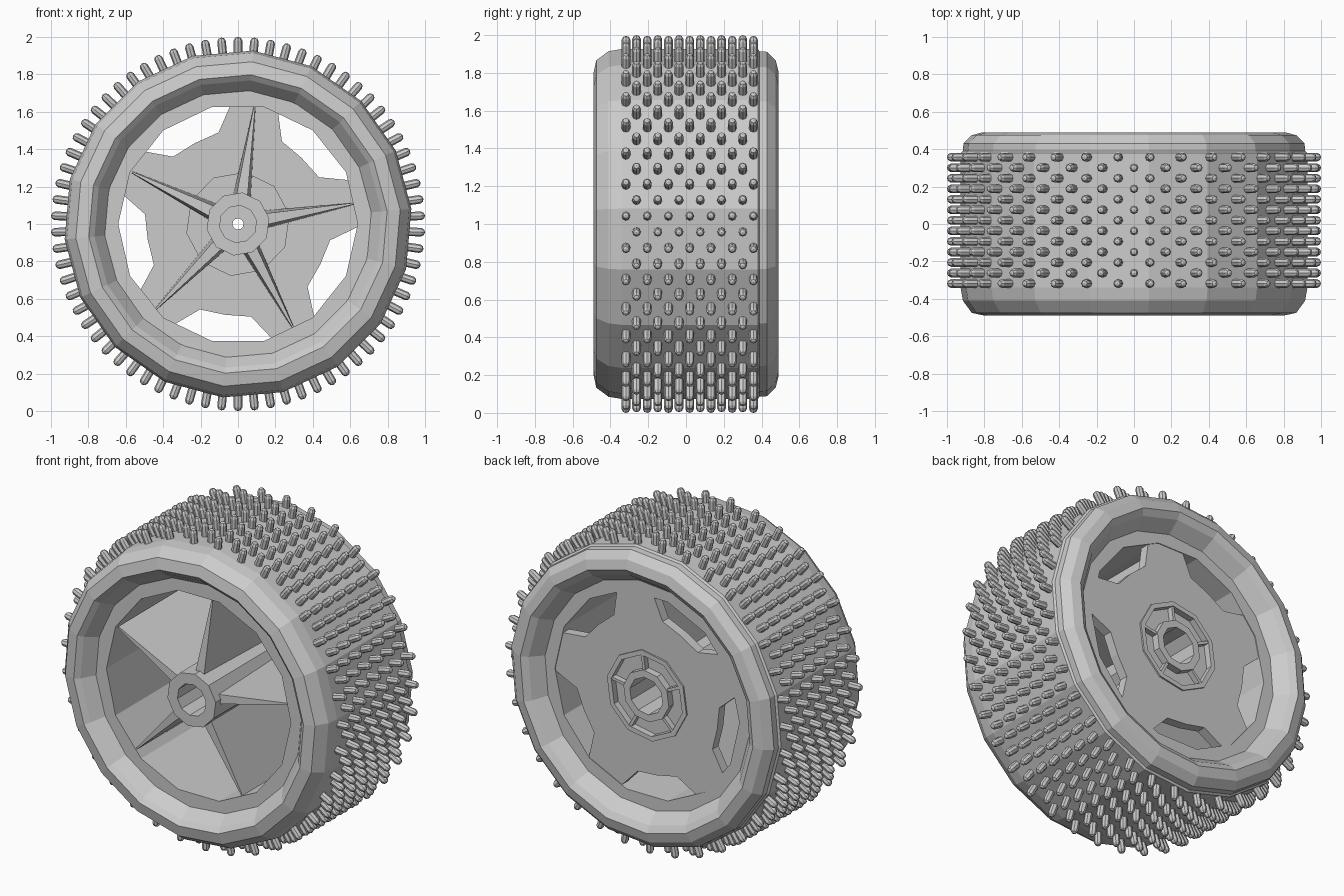
import bpy, bmesh
from math import sin, cos, pi, radians
from mathutils import Vector, Matrix

if "Cube" in bpy.data.objects:
    bpy.data.objects.remove(bpy.data.objects["Cube"])

CZ = 1.0  # axle height


def polar(r, a, y):
    return Vector((r * cos(a), y, CZ + r * sin(a)))


def finish(name, bm):
    bmesh.ops.recalc_face_normals(bm, faces=bm.faces)
    me = bpy.data.meshes.new(name)
    bm.to_mesh(me)
    bm.free()
    ob = bpy.data.objects.new(name, me)
    bpy.context.collection.objects.link(ob)
    return ob


def loft(bm, rings, closed):
    """Join equal-length rings of points with quads."""
    vs = [[bm.verts.new(p) for p in ring] for ring in rings]
    n = len(vs[0])
    for i in range(len(vs) if closed else len(vs) - 1):
        a, b = vs[i], vs[(i + 1) % len(vs)]
        for j in range(n):
            k = (j + 1) % n
            bm.faces.new((a[j], a[k], b[k], b[j]))
    return vs


def lathe(name, profile, sides, turn=0.0):
    """Closed (radius, y) profile spun round the axle."""
    bm = bmesh.new()
    loft(bm, [[polar(r, turn + 2 * pi * j / sides, y) for j in range(sides)]
              for r, y in profile], True)
    return finish(name, bm)


# Tyre with rounded shoulders and a slight step at the back bead
lathe("tyre", [(.80, -.49), (.87, -.475), (.918, -.41), (.93, -.34), (.93, .38),
               (.918, .39), (.915, .43), (.87, .475), (.81, .49), (.77, .465),
               (.70, .37), (.70, -.37), (.77, -.465)], 18, radians(5))

# Rim barrel with flat lips
lathe("rim", [(.64, -.39), (.73, -.39), (.73, .385), (.64, .385)], 14, radians(-90 + 180 / 14))

# Hub tube, recessed back groove and collar
lathe("hub", [(.17, -.46), (.17, .31), (.28, .31), (.28, .39), (.25, .39), (.25, .35),
              (.16, .35), (.16, .395), (.115, .395), (.115, .05), (.03, .05),
              (.03, 0), (.10, 0), (.10, -.46)], 10, radians(10))

# Star plate: disc with five tapered tabs reaching the rim
SPOKES = [radians(10 + 72 * i) for i in range(5)]
outline = []
for s in SPOKES:
    for deg, r in ((-28, .49), (-20, .50), (-11, .65), (0, .65), (11, .65),
                   (20, .50), (28, .49), (36, .49)):
        outline.append((r, s + radians(deg)))
bm = bmesh.new()
loft(bm, [[polar(r, a, .32) for r, a in outline],
          [polar(r, a, .38) for r, a in outline],
          [polar(.265, a, .38) for r, a in outline],
          [polar(.265, a, .32) for r, a in outline]], True)
finish("star_plate", bm)

# Full-depth spokes, tapering to a thin edge at the rim
bm = bmesh.new()
for s in SPOKES:
    side = Vector((-sin(s), 0, cos(s)))

    def section(y0, y1, r, w):
        return [polar(r, s, y0) + side * w, polar(r, s, y0) - side * w,
                polar(r, s, y1) - side * w * 1.6, polar(r, s, y1) + side * w * 1.6]
    ends = loft(bm, [section(-.41, .33, .15, .03), section(-.38, .33, .63, .004)], False)
    bm.faces.new(ends[0])
    bm.faces.new(ends[1])
finish("spokes", bm)

# Small ribs across the back groove
bm = bmesh.new()
for s in SPOKES:
    m = (Matrix.Translation(polar(.205, s, .362)) @ Matrix.Rotation(-s, 4, 'Y')
         @ Matrix.Diagonal((.11, .045, .018, 1)))
    bmesh.ops.create_cube(bm, size=1, matrix=m)
finish("groove_ribs", bm)

# Tread pins: staggered rows of seven and six
bm = bmesh.new()
ROWS = 35
for k in range(ROWS * 2):
    a = pi / 2 + pi * k / ROWS
    out = Vector((cos(a), 0, sin(a)))
    tan = Vector((-sin(a), 0, cos(a)))
    odd = k % 2
    for c in range(7 if odd else 6):
        y = (-.318 if odd else -.262) + c * .1125
        rings = [[polar(h, a, y) + (tan * cos(t) + Vector((0, 1, 0)) * sin(t)) * w
                  for t in [2 * pi * j / 8 for j in range(8)]]
                 for h, w in ((.89, .023), (.98, .023), (.995, .015))]
        vs = loft(bm, rings, False)
        tip = bm.verts.new(polar(1.0, a, y))
        for j in range(8):
            bm.faces.new((vs[-1][j], vs[-1][(j + 1) % 8], tip))
finish("tread_pins", bm)
